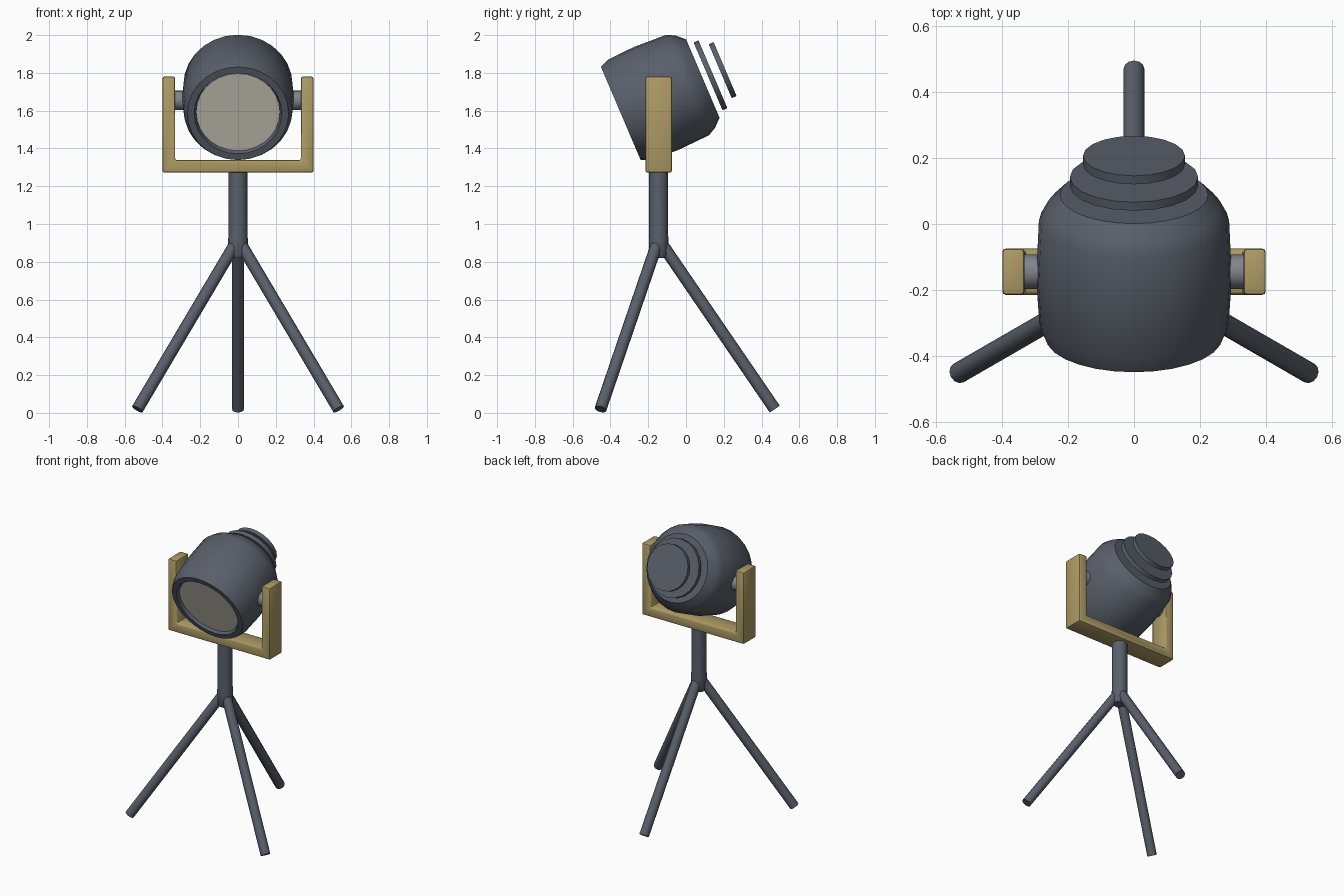
import bpy, bmesh, math
from mathutils import Vector

if "Cube" in bpy.data.objects:
    bpy.data.objects.remove(bpy.data.objects["Cube"])


def material(name, rgb):
    m = bpy.data.materials.new(name)
    m.diffuse_color = (*rgb, 1)
    m.use_nodes = True
    m.node_tree.nodes["Principled BSDF"].inputs["Base Color"].default_value = m.diffuse_color
    return m


STEEL = material("dark_steel", (0.10, 0.115, 0.145))
BRASS = material("brass", (0.42, 0.33, 0.13))
GLASS = material("lens_glass", (0.62, 0.59, 0.52))
GREY = material("pivot_metal", (0.22, 0.23, 0.26))


def finish(name, bm, mat):
    bmesh.ops.recalc_face_normals(bm, faces=bm.faces)
    me = bpy.data.meshes.new(name)
    bm.to_mesh(me)
    bm.free()
    me.materials.append(mat)
    ob = bpy.data.objects.new(name, me)
    bpy.context.collection.objects.link(ob)
    bpy.ops.object.select_all(action='DESELECT')
    bpy.context.view_layer.objects.active = ob
    ob.select_set(True)
    bpy.ops.object.shade_smooth_by_angle(angle=math.radians(35))
    return ob


def lathe(name, profile, origin, direction, mat, n=24):
    """Turn (distance along axis, radius) points round an axis; ends are capped."""
    bm = bmesh.new()
    rot = Vector(direction).to_track_quat('Z', 'Y')
    rings = []
    for t, r in profile:
        rings.append([bm.verts.new(Vector(origin) + rot @ Vector((
            r * math.cos(2 * math.pi * i / n), r * math.sin(2 * math.pi * i / n), t)))
            for i in range(n)])
    for a, b in zip(rings, rings[1:]):
        for i in range(n):
            j = (i + 1) % n
            bm.faces.new((a[i], a[j], b[j], b[i]))
    bm.faces.new(rings[0])
    bm.faces.new(rings[-1])
    return finish(name, bm, mat)


def rod(name, a, b, r, mat, n=12):
    d = Vector(b) - Vector(a)
    return lathe(name, [(0, r), (d.length, r)], a, d, mat, n)


YC = -0.145                                  # y of the stand's centre line

# Lamp head, tilted downward: axis runs from the front rim to the back
front = Vector((0, -0.345, 1.585))
axis = Vector((0, 0.92, 0.392))
lathe("lamp_housing", [(0.03, 0.222), (0.0, 0.232), (0.0, 0.268), (0.05, 0.288),
                       (0.20, 0.297), (0.385, 0.289), (0.43, 0.265), (0.472, 0.225)],
      front, axis, STEEL, 28)
lathe("lens", [(0.018, 0.222), (0.03, 0.222)], front, axis, GLASS, 28)

# Cooling plates behind the housing
for i, (t, r) in enumerate([(0.502, 0.195), (0.572, 0.155)]):
    lathe(f"cooling_plate_{i + 1}", [(t, r), (t + 0.028, r)], front, axis, STEEL, 20)

# U-shaped yoke
bm = bmesh.new()
outline = [(-0.4, 1.78), (-0.4, 1.272), (0.4, 1.272), (0.4, 1.78),
           (0.333, 1.78), (0.333, 1.338), (-0.333, 1.338), (-0.333, 1.78)]
face = bm.faces.new([bm.verts.new((x, YC - 0.07, z)) for x, z in outline])
ext = bmesh.ops.extrude_face_region(bm, geom=[face])
bmesh.ops.translate(bm, vec=(0, 0.14, 0),
                    verts=[v for v in ext["geom"] if isinstance(v, bmesh.types.BMVert)])
bmesh.ops.bevel(bm, geom=bm.edges[:], offset=0.01, segments=2, profile=0.5, affect='EDGES')
finish("yoke", bm, BRASS)

# Side pivots
for s, side in ((-1, "left"), (1, "right")):
    rod(f"pivot_{side}", (s * 0.25, YC, 1.655), (s * 0.345, YC, 1.655), 0.052, GREY, 16)

# Centre post with a flared hub
lathe("post", [(0.82, 0.04), (0.84, 0.052), (0.92, 0.052), (0.95, 0.05), (1.28, 0.05)],
      (0, YC, 0), (0, 0, 1), STEEL, 16)

# Tripod legs
for i in range(3):
    a = math.radians(90 + 120 * i)
    c, s = math.cos(a), math.sin(a)
    rod(f"tripod_leg_{i + 1}", (0.01 * c, YC + 0.01 * s, 0.905),
        (0.615 * c, YC + 0.615 * s, 0.02), 0.032, STEEL)
